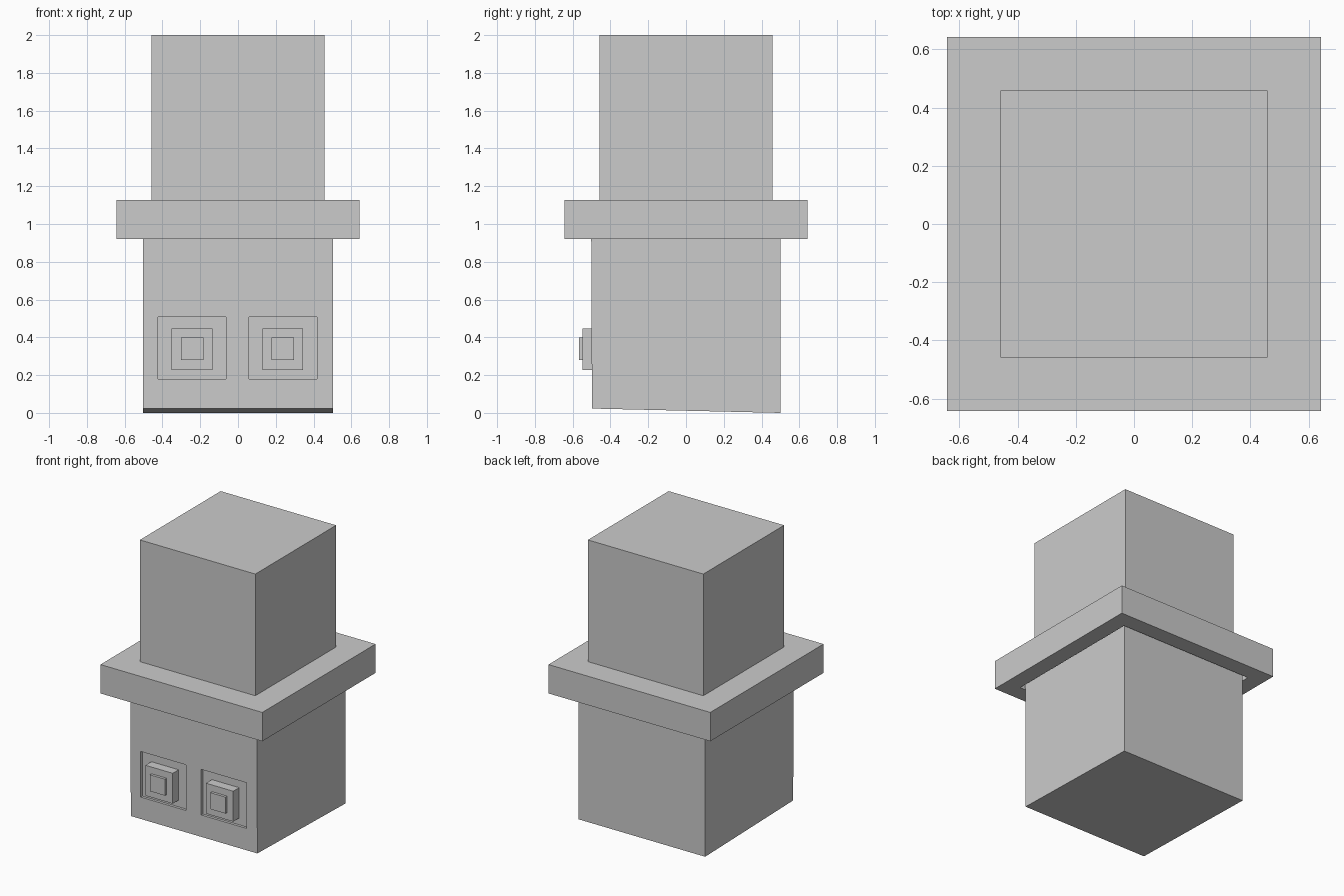
import bpy, bmesh

if "Cube" in bpy.data.objects:
    bpy.data.objects.remove(bpy.data.objects["Cube"])


def finish(name, bm):
    bmesh.ops.recalc_face_normals(bm, faces=bm.faces)
    mesh = bpy.data.meshes.new(name)
    bm.to_mesh(mesh)
    bm.free()
    obj = bpy.data.objects.new(name, mesh)
    bpy.context.collection.objects.link(obj)
    return obj


def box_bm(lo, hi):
    bm = bmesh.new()
    bmesh.ops.create_cube(bm, size=1)
    for v in bm.verts:
        v.co = [(a + b) / 2 + c * (b - a) for a, b, c in zip(lo, hi, v.co)]
    return bm


def box(name, lo, hi):
    return finish(name, box_bm(lo, hi))


def step(bm, normal_z, inset, dz):
    """Inset the top or bottom face and extrude it by dz."""
    bm.normal_update()
    face = max(bm.faces, key=lambda f: f.calc_center_median().z * normal_z)
    bmesh.ops.inset_individual(bm, faces=[face], thickness=inset, use_even_offset=True)
    new = bmesh.ops.extrude_discrete_faces(bm, faces=[face])["faces"][0]
    bmesh.ops.translate(bm, verts=new.verts, vec=(0, 0, dz))


# Body: a cube whose front lower edge is lifted slightly
bm = box_bm((-0.502, -0.502, 0), (0.502, 0.5, 1.0))
for v in bm.verts:
    if v.co.y < 0 and v.co.z < 0.5:
        v.co.y, v.co.z = -0.498, 0.023
body = finish("body", bm)

# Hat: wide brim with a tall crown and a socket underneath for the body
bm = box_bm((-0.642, -0.642, 0.92), (0.642, 0.642, 1.127))
step(bm, 1, 0.184, 0.873)
step(bm, -1, 0.117, 0.12)
finish("hat", bm)

# Eyes: shallow square socket, raised eye block and pupil
for side, x in (("left", -0.243), ("right", 0.237)):
    cutter = box(side + "_socket_cutter", (x - 0.18, -0.6, 0.18), (x + 0.18, -0.48, 0.508))
    cutter.hide_render = True
    cutter.hide_set(True)
    mod = body.modifiers.new(side + "_socket", "BOOLEAN")
    mod.operation = "DIFFERENCE"
    mod.solver = "EXACT"
    mod.object = cutter
    box(side + "_eye", (x - 0.108, -0.547, 0.228), (x + 0.108, -0.48, 0.446))
    box(side + "_pupil", (x - 0.06, -0.566, 0.28), (x + 0.06, -0.547, 0.398))
